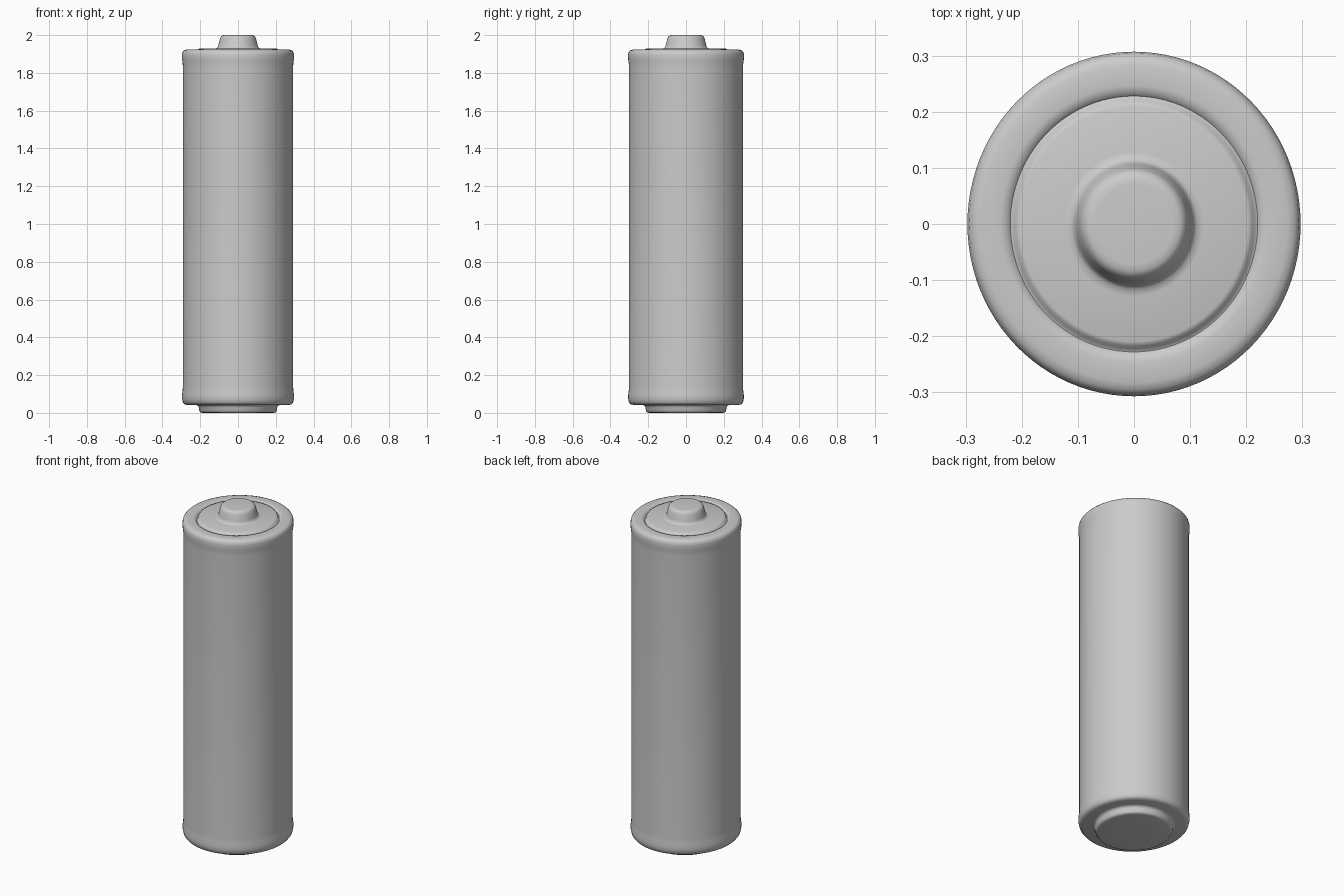
import bpy, bmesh, math

if "Cube" in bpy.data.objects:
    bpy.data.objects.remove(bpy.data.objects["Cube"])

SEGMENTS = 96
SX, SY = 0.993, 1.027   # the cell is very slightly oval

grey = bpy.data.materials.new("light_grey")
grey.diffuse_color = (0.6, 0.6, 0.6, 1)
grey.use_nodes = True
grey.node_tree.nodes["Principled BSDF"].inputs["Base Color"].default_value = grey.diffuse_color


def lathe(name, profile):
    """Spin an (r, z) profile around z; points with r = 0 become poles."""
    bm = bmesh.new()
    verts = [bm.verts.new((r, 0, z)) for r, z in profile]
    edges = [bm.edges.new(p) for p in zip(verts, verts[1:])]
    bmesh.ops.spin(bm, geom=verts + edges, cent=(0, 0, 0), axis=(0, 0, 1),
                   angle=2 * math.pi, steps=SEGMENTS, use_duplicate=False)
    bmesh.ops.remove_doubles(bm, verts=bm.verts, dist=1e-5)
    bmesh.ops.scale(bm, vec=(SX, SY, 1), verts=bm.verts)
    bmesh.ops.recalc_face_normals(bm, faces=bm.faces)
    mesh = bpy.data.meshes.new(name)
    bm.to_mesh(mesh)
    bm.free()
    mesh.materials.append(grey)
    obj = bpy.data.objects.new(name, mesh)
    bpy.context.collection.objects.link(obj)
    bpy.ops.object.select_all(action='DESELECT')
    obj.select_set(True)
    bpy.context.view_layer.objects.active = obj
    bpy.ops.object.shade_smooth_by_angle(angle=math.radians(50))
    return obj


# One closed shell: bottom contact, flared sleeve, top groove, plate and terminal
lathe("battery_cell", [
    # bottom contact
    (0, 0.003), (0.08, 0.002), (0.19, 0.0), (0.201, 0.003), (0.206, 0.01),
    (0.209, 0.028), (0.213, 0.038),
    # lower rim
    (0.225, 0.042), (0.27, 0.042), (0.286, 0.046), (0.294, 0.056),
    (0.298, 0.075), (0.298, 0.095), (0.295, 0.12), (0.294, 0.14),
    # sleeve and upper rim
    (0.294, 1.83), (0.295, 1.85), (0.298, 1.87), (0.299, 1.895),
    (0.296, 1.91), (0.288, 1.919), (0.275, 1.923), (0.24, 1.923),
    # groove
    (0.229, 1.921), (0.222, 1.913), (0.217, 1.915), (0.212, 1.926),
    # top plate
    (0.204, 1.929), (0.125, 1.929),
    # raised terminal
    (0.113, 1.931), (0.107, 1.938), (0.104, 1.95), (0.096, 1.982),
    (0.091, 1.993), (0.082, 1.999), (0.07, 2.0), (0, 2.0),
])
